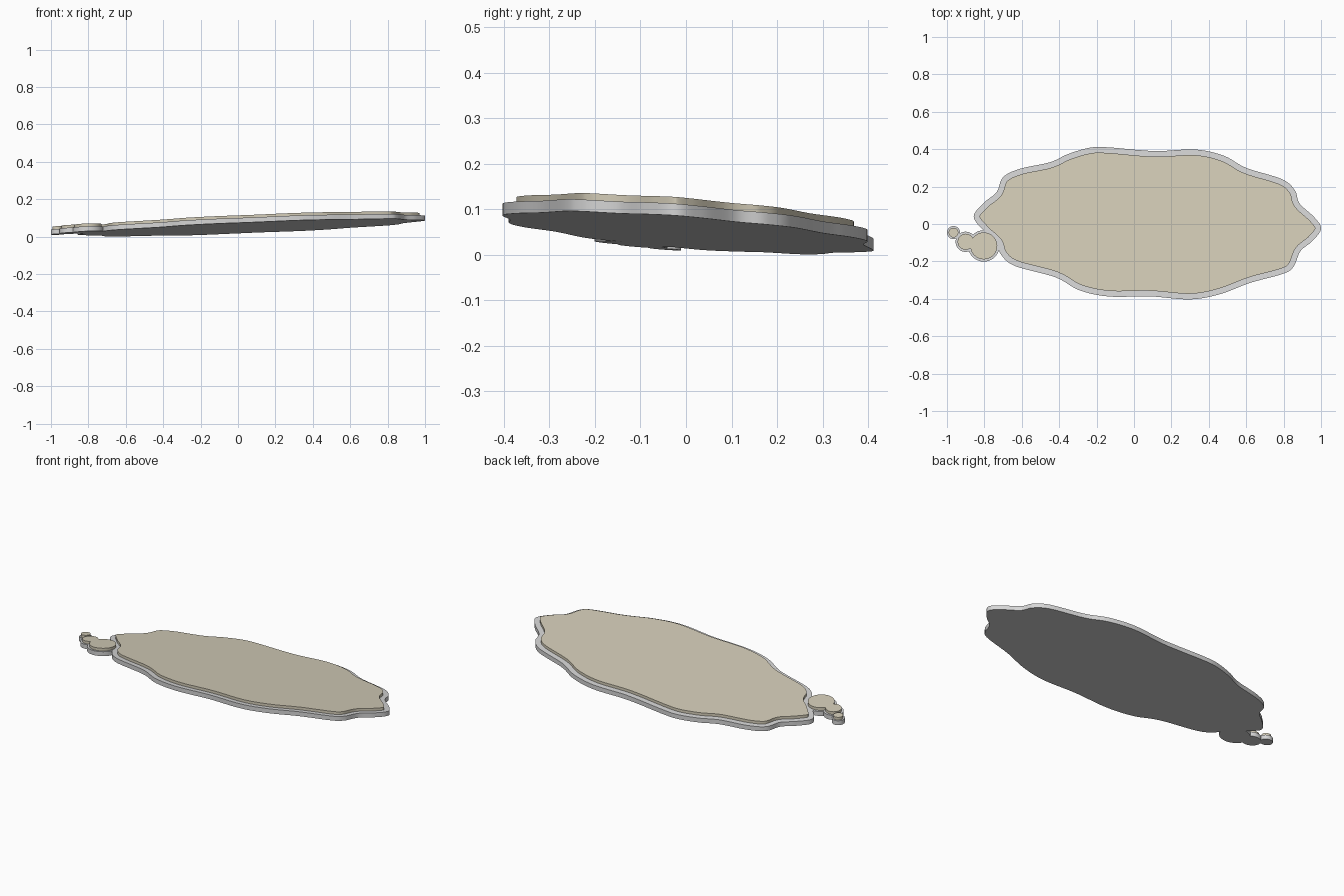
import bpy, bmesh, math
from mathutils import Vector

if "Cube" in bpy.data.objects:
    bpy.data.objects.remove(bpy.data.objects["Cube"])

RIM_H, TOP_H, INSET = 0.026, 0.042, 0.03


def material(name, rgb):
    m = bpy.data.materials.new(name)
    m.diffuse_color = (*rgb, 1)
    m.use_nodes = True
    m.node_tree.nodes["Principled BSDF"].inputs["Base Color"].default_value = m.diffuse_color
    return m


GREY = material("light_grey", (0.67, 0.67, 0.67))
BEIGE = material("warm_beige", (0.66, 0.61, 0.48))


def base_z(p):
    # Gently tilted base plane
    return 0.046 + 0.0385 * p.x - 0.072 * p.y


def smooth_loop(pts, steps=8):
    # Closed Catmull-Rom curve through the points
    pts = [Vector(p) for p in pts]
    n, out = len(pts), []
    for i in range(n):
        a, b, c, d = (pts[(i + k) % n] for k in (-1, 0, 1, 2))
        for s in range(steps):
            t = s / steps
            out.append(0.5 * (2 * b + (c - a) * t + (2 * a - 5 * b + 4 * c - d) * t ** 2
                              + (3 * b - a - 3 * c + d) * t ** 3))
    return out


def inset_loop(loop, dist):
    # Shift a clockwise loop inward along its normals
    out = []
    for i, p in enumerate(loop):
        t = (loop[(i + 1) % len(loop)] - loop[i - 1]).normalized()
        out.append(p + Vector((t.y, -t.x)) * dist)
    return out


def circle(x, y, r, n=40):
    return [Vector((x + r * math.cos(-2 * math.pi * i / n),
                    y + r * math.sin(-2 * math.pi * i / n))) for i in range(n)]


def slab(name, loop, low, high, mat):
    bm = bmesh.new()
    bottom = [bm.verts.new((p.x, p.y, base_z(p) + low)) for p in loop]
    top = [bm.verts.new((p.x, p.y, base_z(p) + high)) for p in loop]
    bm.faces.new(bottom)
    bm.faces.new(top[::-1])
    for i in range(len(loop)):
        j = (i + 1) % len(loop)
        bm.faces.new((bottom[j], bottom[i], top[i], top[j]))
    bmesh.ops.recalc_face_normals(bm, faces=bm.faces)
    mesh = bpy.data.meshes.new(name)
    bm.to_mesh(mesh)
    bm.free()
    mesh.materials.append(mat)
    ob = bpy.data.objects.new(name, mesh)
    bpy.context.collection.objects.link(ob)
    bpy.ops.object.select_all(action='DESELECT')
    ob.select_set(True)
    bpy.context.view_layer.objects.active = ob
    bpy.ops.object.shade_smooth_by_angle(angle=math.radians(35))
    return ob


# Wavy cloud outline, clockwise from the left tip
outline = smooth_loop([
    (-.857, .04), (-.80, .115), (-.735, .17), (-.70, .25), (-.61, .295), (-.45, .33),
    (-.35, .375), (-.235, .408), (-.14, .41), (.03, .395), (.14, .39), (.33, .398),
    (.48, .365), (.60, .30), (.79, .24), (.86, .18), (.885, .11), (.965, .035),
    (1.0, -.025), (.955, -.09), (.89, -.145), (.855, -.225), (.80, -.265), (.62, -.315),
    (.46, -.375), (.30, -.403), (.085, -.387), (-.13, -.388), (-.29, -.355),
    (-.42, -.285), (-.635, -.225), (-.71, -.165), (-.735, -.10), (-.80, -.04)])

# Cloud rim and raised panel
slab("cloud_rim", outline, 0, RIM_H, GREY)
slab("cloud_panel", inset_loop(outline, INSET), RIM_H, TOP_H, BEIGE)

# Trail of shrinking bubbles
bubbles = [("large", -.803, -.117, .084, .072),
           ("medium", -.90, -.095, .054, .043),
           ("small", -.965, -.046, .035, .026)]
for size, x, y, r_out, r_in in bubbles:
    slab(size + "_bubble_rim", circle(x, y, r_out), 0, RIM_H, GREY)
    slab(size + "_bubble_panel", circle(x, y, r_in), RIM_H, TOP_H, BEIGE)
